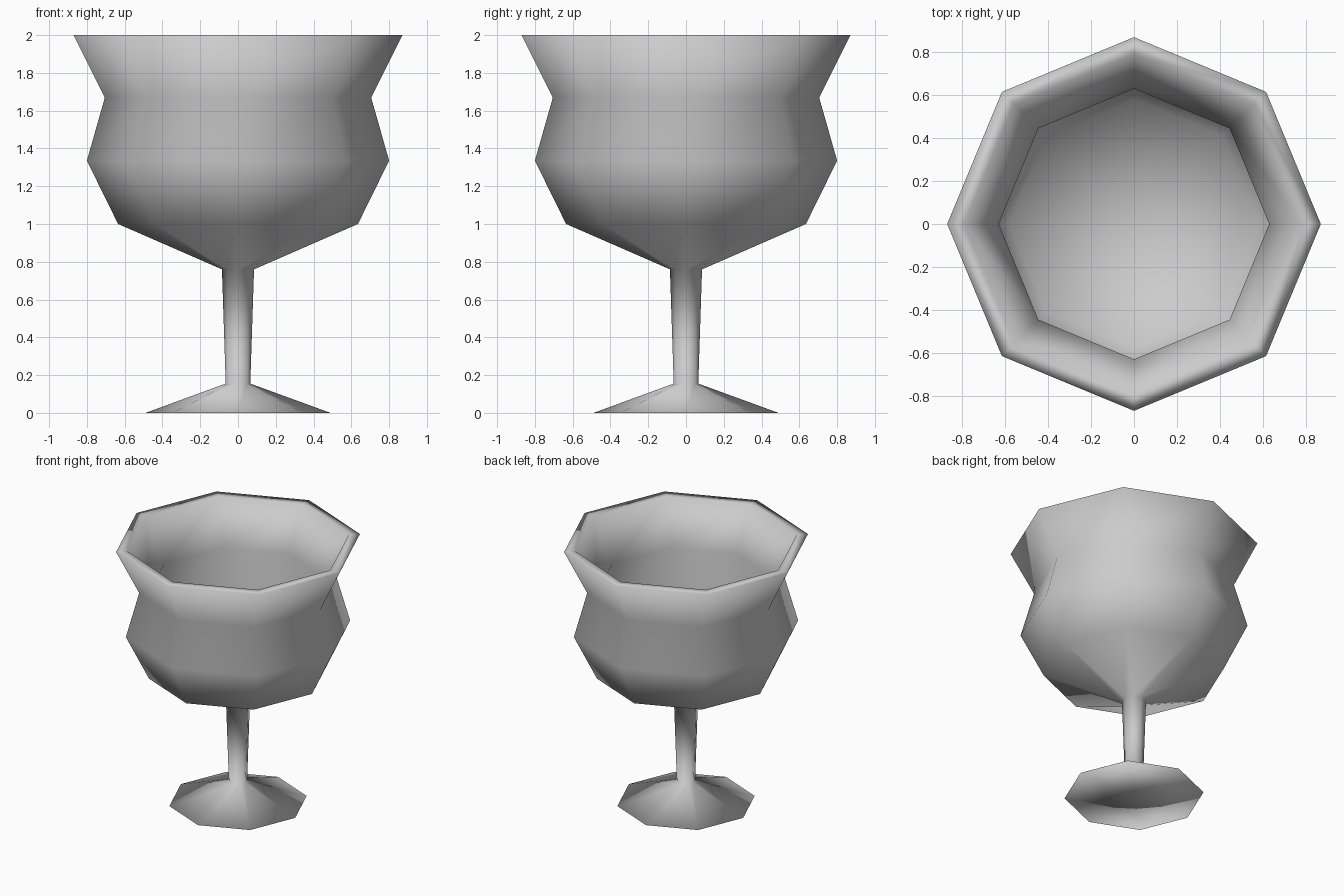
import bpy
import bmesh
from math import tau

default = bpy.data.objects.get("Cube")
if default:
    bpy.data.objects.remove(default, do_unlink=True)

SIDES = 8

# Half section as (radius, height), from under the foot to the bowl's inner floor
foot = [(0, 0), (0.49, 0), (0.065, 0.155)]
bowl_outside = [(0.085, 0.76), (0.635, 1.0), (0.80, 1.335), (0.705, 1.67), (0.87, 2.0)]
bowl_inside = [(0.79, 2.0), (0.63, 1.67), (0.72, 1.335), (0.58, 1.05), (0, 0.83)]
section = foot + bowl_outside + bowl_inside

# Turn the section around the upright axis
bm = bmesh.new()
verts = [bm.verts.new((r, 0, z)) for r, z in section]
edges = [bm.edges.new(pair) for pair in zip(verts, verts[1:])]
bmesh.ops.spin(bm, geom=verts + edges, cent=(0, 0, 0), axis=(0, 0, 1),
               angle=tau, steps=SIDES, use_merge=True)
bmesh.ops.remove_doubles(bm, verts=bm.verts[:], dist=0.0005)
bmesh.ops.recalc_face_normals(bm, faces=bm.faces[:])
for face in bm.faces:
    face.smooth = True

mesh = bpy.data.meshes.new("goblet")
bm.to_mesh(mesh)
bm.free()
goblet = bpy.data.objects.new("goblet", mesh)
bpy.context.collection.objects.link(goblet)

# Plain grey
grey = bpy.data.materials.new("light_grey")
grey.use_nodes = True
colour = (0.6, 0.6, 0.6, 1)
grey.diffuse_color = colour
grey.node_tree.nodes["Principled BSDF"].inputs["Base Color"].default_value = colour
mesh.materials.append(grey)
